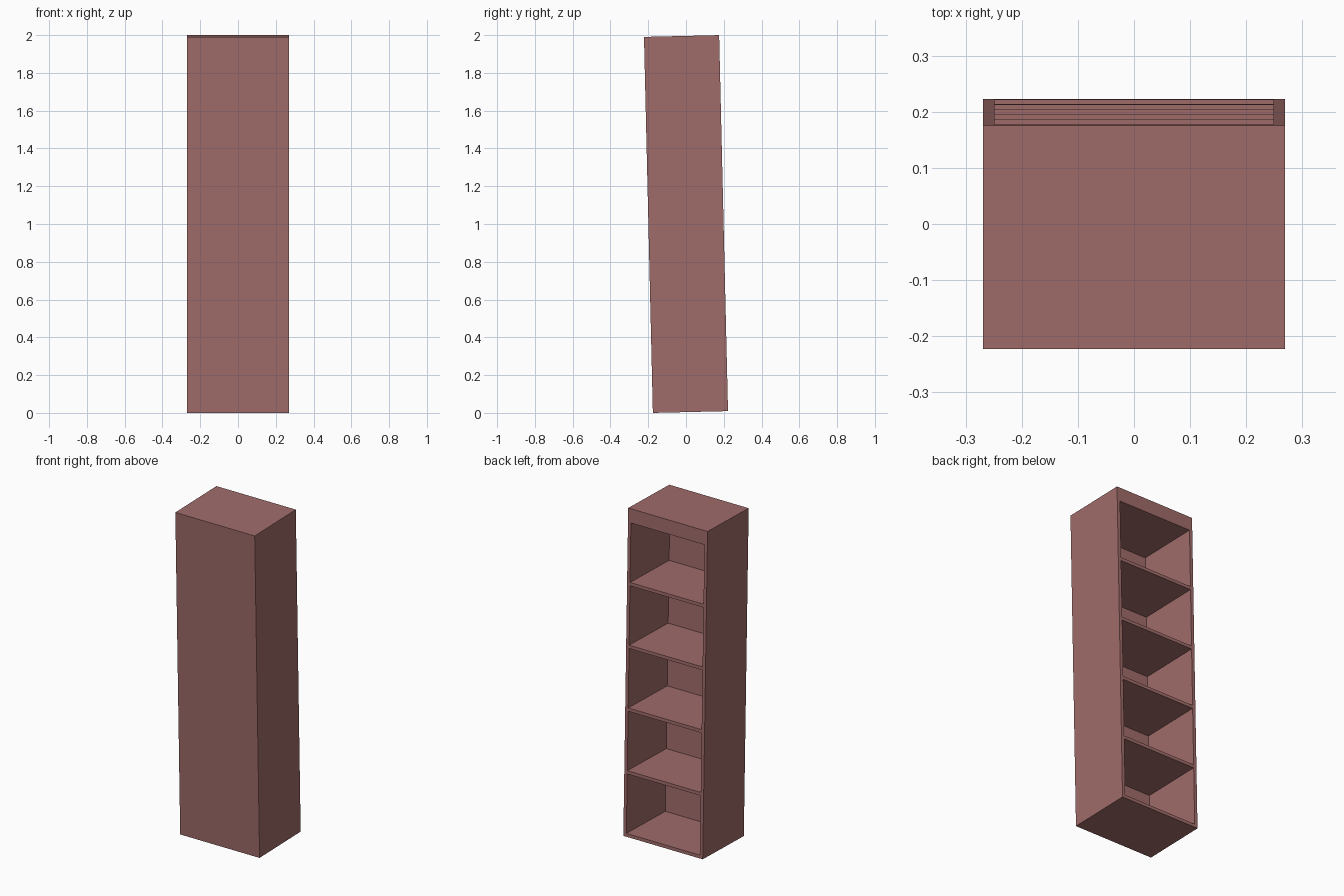
import bpy
from math import sin, cos
from mathutils import Matrix

if "Cube" in bpy.data.objects:
    bpy.data.objects.remove(bpy.data.objects["Cube"])

W, D, H = 0.538, 0.398, 1.991      # outer size
T = 0.02                           # board thickness
PITCH, BAYS = 0.381, 5             # shelf spacing, compartments
TILT = 0.0236                      # the whole case leans slightly

# Lean the case, then rest its lowest edge on the floor and centre it
lean = (Matrix.Translation((0, H / 2 * sin(TILT), D / 2 * sin(TILT)))
        @ Matrix.Rotation(TILT, 4, 'X'))

wood = bpy.data.materials.new("red_brown_wood")
wood.diffuse_color = (0.35, 0.15, 0.145, 1)
wood.use_nodes = True
wood.node_tree.nodes["Principled BSDF"].inputs["Base Color"].default_value = wood.diffuse_color


def board(name, x0, x1, y0, y1, z0, z1):
    """Box between two corners, leaning with the case."""
    bpy.ops.mesh.primitive_cube_add(size=1)
    ob = bpy.context.object
    ob.name = name
    ob.data.transform(Matrix.Translation(((x0 + x1) / 2, (y0 + y1) / 2, (z0 + z1) / 2))
                      @ Matrix.Diagonal((x1 - x0, y1 - y0, z1 - z0, 1)))
    ob.data.transform(lean)
    ob.data.materials.append(wood)
    return ob


x, y = W / 2, D / 2
opening_top = BAYS * PITCH

# Outer case, with deep top rail
case = board("bookcase_carcass", -x, x, -y, y, 0, H)

# Opening facing +y, leaving sides, floor and back panel
cutter = board("opening_cutter", -x + T, x - T, -y + T, y + 0.1, T, opening_top)
cut = case.modifiers.new("opening", 'BOOLEAN')
cut.operation = 'DIFFERENCE'
cut.solver = 'EXACT'
cut.object = cutter
bpy.context.view_layer.objects.active = case
bpy.ops.object.modifier_apply(modifier=cut.name)
bpy.data.objects.remove(cutter)

# Shelves, flush with the open side
for i in range(1, BAYS):
    z = i * PITCH
    board(f"shelf_{i}", -x + T, x - T, -y + T, y, z, z + T)
